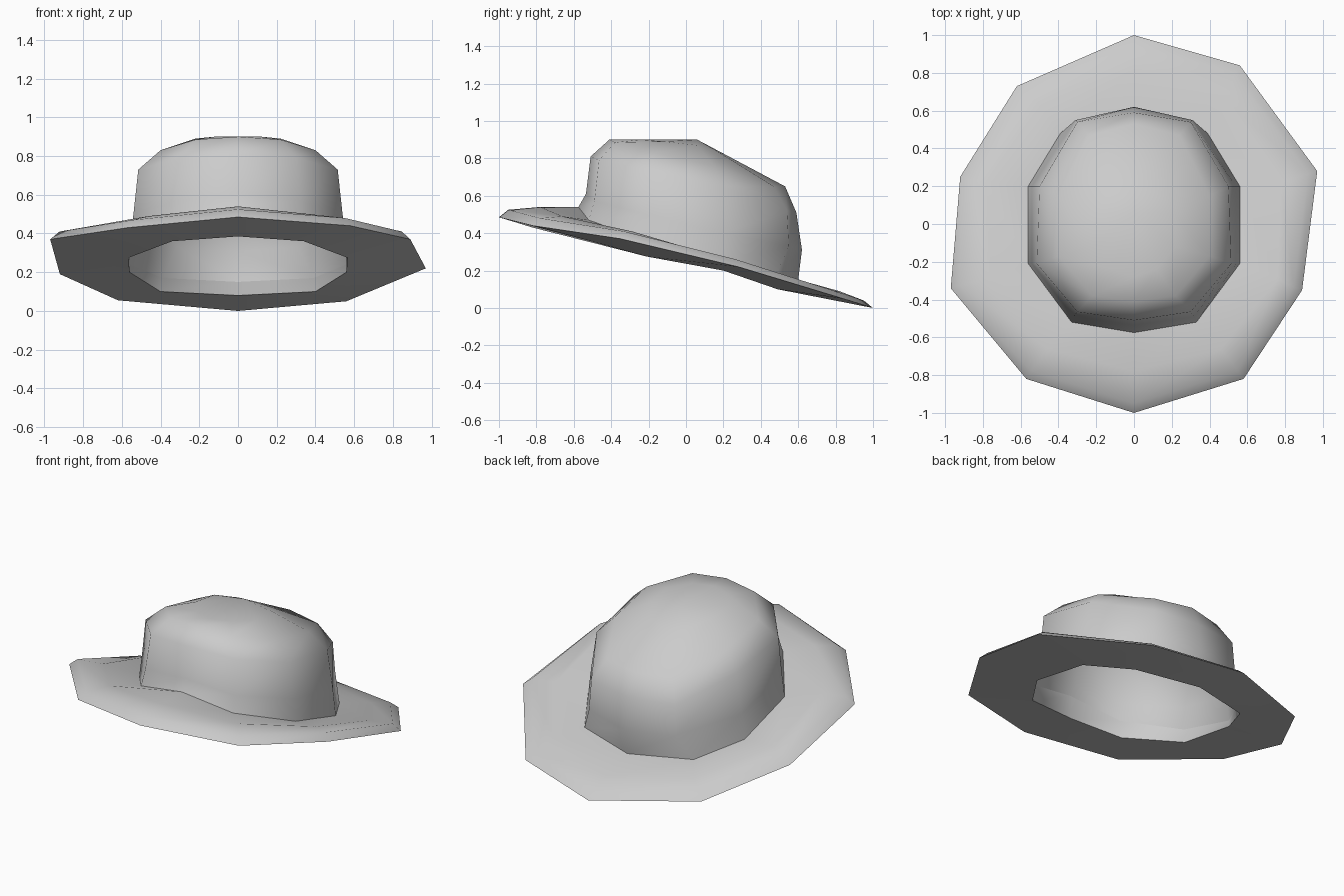
import bpy, bmesh, math

cube = bpy.data.objects.get("Cube")
if cube:
    bpy.data.objects.remove(cube, do_unlink=True)

felt = bpy.data.materials.new("grey_felt")
felt.use_nodes = True
COLOUR = (0.6, 0.6, 0.6, 1)
felt.diffuse_color = COLOUR
felt.node_tree.nodes["Principled BSDF"].inputs["Base Color"].default_value = COLOUR


def mirrored(half):
    """Front-to-back half ring of six points -> full ring of ten."""
    return half + [(-x, y, z) for x, y, z in half[-2:0:-1]]


def loft(name, rings, closed=False, cap=None, angle=50):
    """Bridge rings of ten points; close the section or cap it with a fan."""
    bm = bmesh.new()
    loops = [[bm.verts.new(p) for p in ring] for ring in rings]
    pairs = list(zip(loops, loops[1:]))
    if closed:
        pairs.append((loops[-1], loops[0]))
    n = len(loops[0])
    for a, b in pairs:
        for i in range(n):
            j = (i + 1) % n
            bm.faces.new((a[i], a[j], b[j], b[i]))
    if cap:
        tip = bm.verts.new(cap)
        for i in range(n):
            bm.faces.new((loops[-1][i], loops[-1][(i + 1) % n], tip))
    bmesh.ops.recalc_face_normals(bm, faces=bm.faces)
    mesh = bpy.data.meshes.new(name)
    bm.to_mesh(mesh)
    bm.free()
    mesh.materials.append(felt)
    obj = bpy.data.objects.new(name, mesh)
    bpy.context.collection.objects.link(obj)
    bpy.ops.object.select_all(action='DESELECT')
    obj.select_set(True)
    bpy.context.view_layer.objects.active = obj
    bpy.ops.object.shade_smooth_by_angle(angle=math.radians(angle))
    return obj


# Seam where crown meets brim
seam = mirrored([(0, -.575, .54), (.33, -.52, .47), (.56, -.21, .36),
                 (.56, .2, .24), (.39, .48, .17), (0, .6, .15)])

# Crown: wall, shoulder, sloping top
wall = mirrored([(0, -.535, .61), (.32, -.49, .57), (.54, -.21, .5),
                 (.54, .2, .4), (.31, .55, .33), (0, .62, .31)])
shoulder = mirrored([(0, -.51, .81), (.3, -.465, .79), (.515, -.21, .73),
                     (.5, .2, .65), (.3, .54, .52), (0, .59, .51)])
upper = mirrored([(0, -.41, .9), (.22, -.38, .885), (.4, -.17, .83),
                  (.4, .15, .76), (.24, .47, .65), (0, .53, .65)])
top = mirrored([(0, -.28, .9), (.12, -.24, .9), (.22, -.12, .89),
                (.21, .06, .87), (.12, .18, .83), (0, .22, .815)])
loft("crown", [seam, wall, shoulder, upper, top], cap=(0, .06, .9))

# Brim: irregular rim, raised roll on top, sweatband opening below
rim = [(0, -1, .485), (.58, -.82, .44), (.89, -.35, .37), (.97, .28, .22),
       (.56, .84, .05), (0, 1, 0), (-.62, .73, .055), (-.92, .25, .19),
       (-.97, -.34, .37), (-.57, -.82, .43)]
roll = [(x * .95, y * .95, z + .04) for x, y, z in rim]
crest = mirrored([(0, -.78, .54), (.46, -.66, .49), (.76, -.29, .41),
                  (.78, .22, .26), (.5, .64, .14), (0, .82, .09)])
opening = mirrored([(0, -.57, .385), (.34, -.52, .36), (.565, -.21, .275),
                    (.56, .2, .2), (.4, .49, .1), (0, .6, .08)])
loft("brim", [rim, roll, crest, seam, opening], closed=True)
